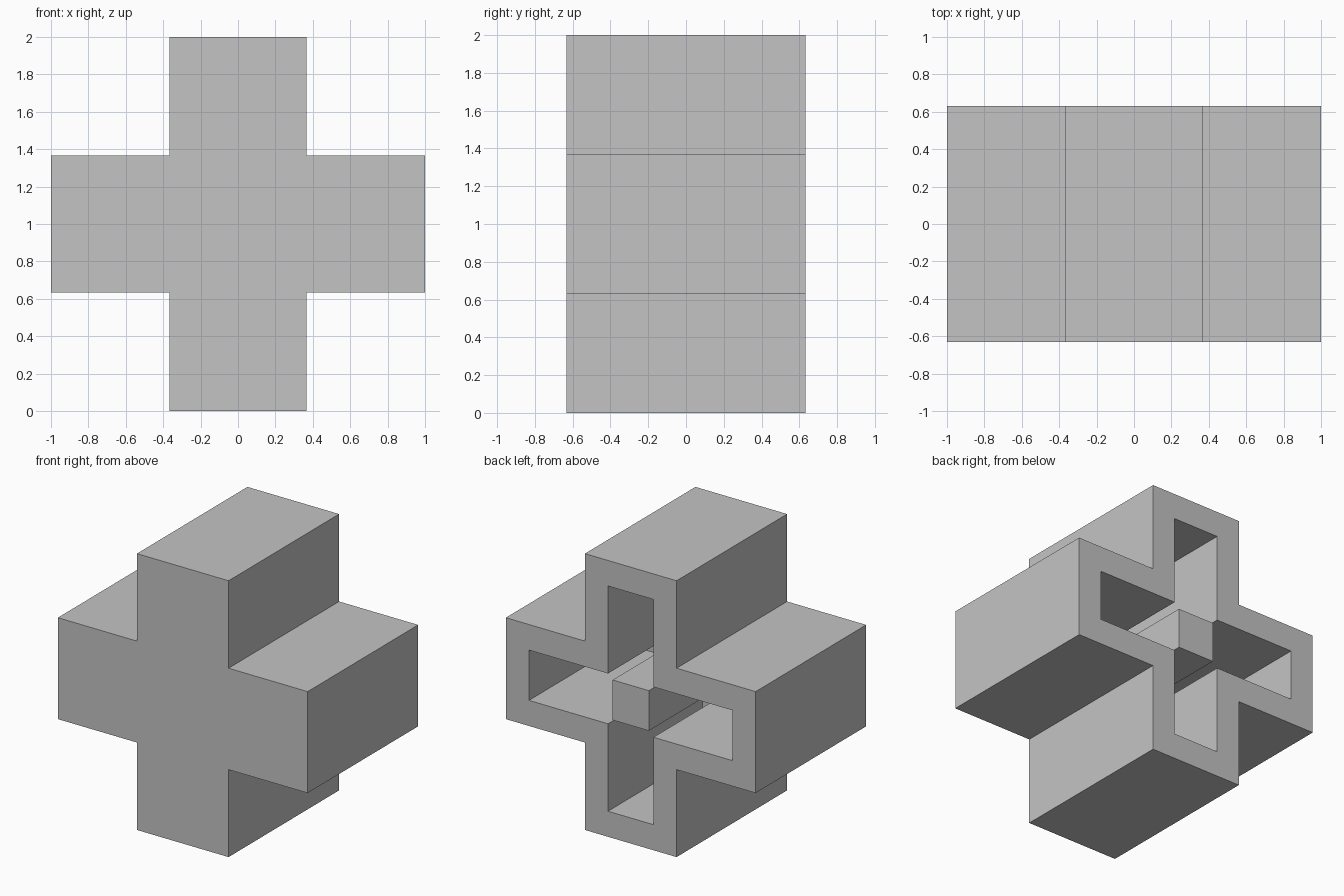
import bpy
import bmesh
from mathutils import Vector

# Remove the default cube only
cube = bpy.data.objects.get("Cube")
if cube:
    bpy.data.objects.remove(cube, do_unlink=True)

CENTRE_Z = 1.0
BACK, FRONT = 0.632, -0.632
ARM = 0.367          # half width of the outer arms
WALL = 0.185         # shell thickness
POST = 0.145         # half width of the central post

grey = bpy.data.materials.new("plain grey")
grey.use_nodes = True
colour = (0.55, 0.55, 0.55, 1)
grey.diffuse_color = colour
grey.node_tree.nodes["Principled BSDF"].inputs["Base Color"].default_value = colour


def cross(tip, half):
    """Outline of a plus sign, one corner set turned through four quarters."""
    points = []
    x, z = 1, 0
    for _ in range(4):
        for along, side in ((tip, -half), (tip, half), (half, half)):
            points.append((x * along - z * side, z * along + x * side))
        x, z = -z, x
    return points


def square(half):
    return [(half, -half), (half, half), (-half, half), (-half, -half)]


def prism(name, outline, y_start, y_end):
    """Extrude an x-z outline along y."""
    bm = bmesh.new()
    face = bm.faces.new([bm.verts.new((x, y_start, CENTRE_Z + z)) for x, z in outline])
    result = bmesh.ops.extrude_face_region(bm, geom=[face])
    moved = [v for v in result["geom"] if isinstance(v, bmesh.types.BMVert)]
    bmesh.ops.translate(bm, verts=moved, vec=Vector((0, y_end - y_start, 0)))
    if face.is_valid and not any(len(e.link_faces) == 1 for e in bm.edges):
        pass
    elif not any(set(f.verts) == set(face.verts) for f in bm.faces if f != face):
        bmesh.ops.holes_fill(bm, edges=[e for e in bm.edges if e.is_boundary])
    bmesh.ops.recalc_face_normals(bm, faces=bm.faces)
    mesh = bpy.data.meshes.new(name)
    bm.to_mesh(mesh)
    bm.free()
    mesh.materials.append(grey)
    obj = bpy.data.objects.new(name, mesh)
    bpy.context.collection.objects.link(obj)
    return obj


# Cross-shaped shell, hollowed from the back with a closed front
shell = prism("cross_shell", cross(1.0, ARM), FRONT, BACK)
cavity = prism("cavity_cutter", cross(1.0 - WALL, ARM - WALL), FRONT + WALL, BACK + 0.2)
cut = shell.modifiers.new("hollow", "BOOLEAN")
cut.operation = "DIFFERENCE"
cut.solver = "EXACT"
cut.object = cavity
bpy.context.view_layer.objects.active = shell
shell.select_set(True)
bpy.ops.object.modifier_apply(modifier=cut.name)
bpy.data.objects.remove(cavity, do_unlink=True)

# Square post standing on the inside of the front wall, flush with the rim
prism("centre_post", square(POST), FRONT + WALL, BACK)
